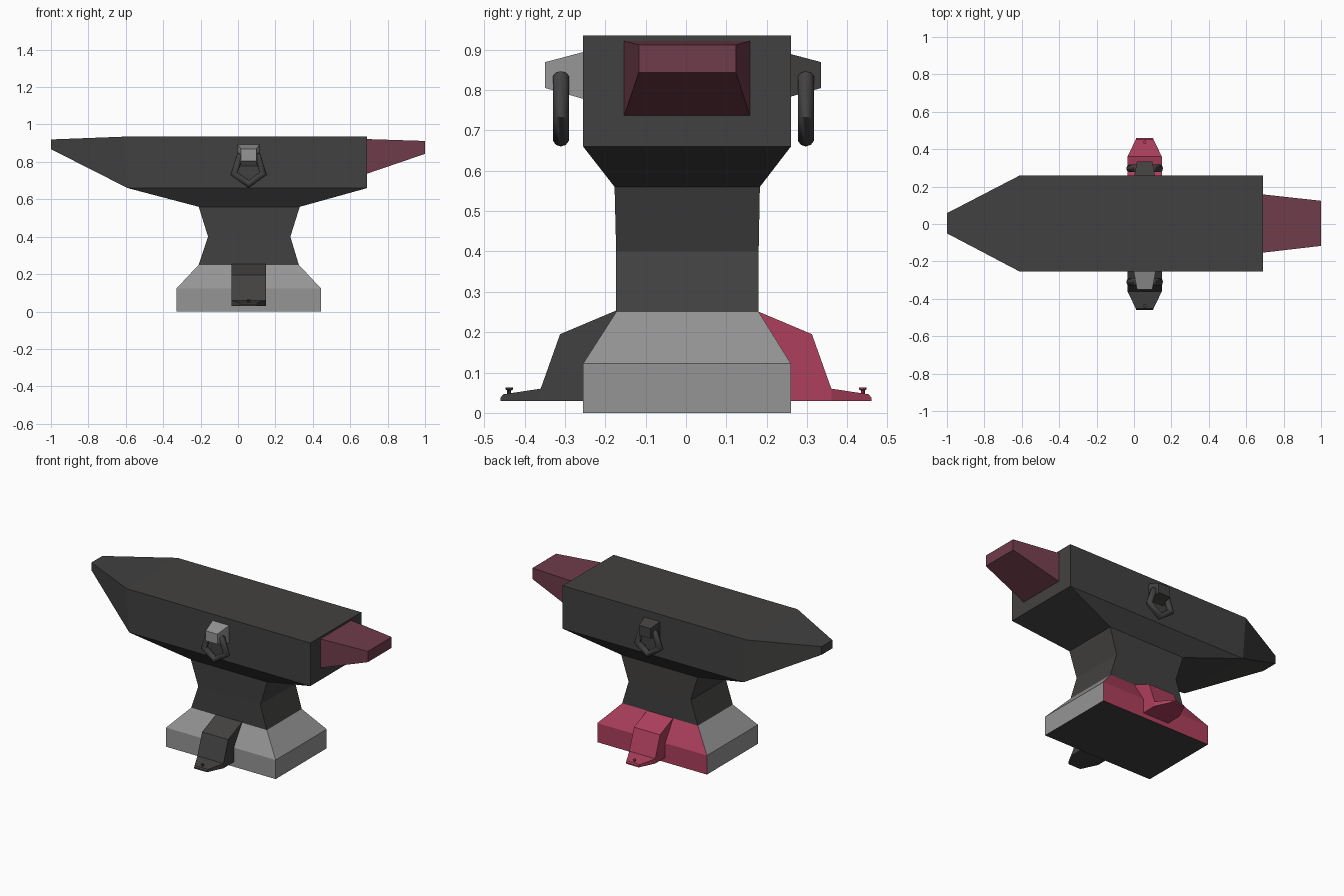
import bpy, bmesh, math
from mathutils import Vector

if "Cube" in bpy.data.objects:
    bpy.data.objects.remove(bpy.data.objects["Cube"])


def mat(name, r, g, b):
    m = bpy.data.materials.new(name)
    m.diffuse_color = (r, g, b, 1)
    m.use_nodes = True
    m.node_tree.nodes["Principled BSDF"].inputs["Base Color"].default_value = m.diffuse_color
    return m


IRON = mat("dark_iron", 0.055, 0.053, 0.052)
STEEL = mat("worn_steel", 0.3, 0.3, 0.3)
CRIMSON = mat("crimson_tint", 0.42, 0.05, 0.11)
MAROON = mat("maroon_tint", 0.16, 0.045, 0.07)
CX = 0.057   # x centre of pedestal, rings and feet


def finish(bm, name, mats):
    bmesh.ops.recalc_face_normals(bm, faces=bm.faces)
    me = bpy.data.meshes.new(name)
    bm.to_mesh(me)
    bm.free()
    for m in mats:
        me.materials.append(m)
    ob = bpy.data.objects.new(name, me)
    bpy.context.collection.objects.link(ob)
    return ob


def loft(bm, rings):
    """Skin equal-length rings of points and cap both ends."""
    vs = [[bm.verts.new(p) for p in r] for r in rings]
    for a, b in zip(vs, vs[1:]):
        for i in range(len(a)):
            j = (i + 1) % len(a)
            bm.faces.new((a[i], a[j], b[j], b[i]))
    bm.faces.new(vs[0][::-1])
    bm.faces.new(vs[-1])
    bmesh.ops.recalc_face_normals(bm, faces=bm.faces)


def end_face(bm, sign):
    return max(bm.faces, key=lambda f: sign * f.calc_center_median().x)


def fit(face, x, y0, y1, z0, z1):
    """Move the corners of an end face to a new rectangle."""
    c = face.calc_center_median()
    for v in face.verts:
        v.co = Vector((x, y1 if v.co.y > c.y else y0, z1 if v.co.z > c.z else z0))


# Anvil: pedestal, waist and block stacked as rectangular levels
levels = [  # z, x0, x1, y0, y1
    (0.00, -0.33, 0.445, -0.255, 0.26),
    (0.122, -0.33, 0.445, -0.255, 0.26),
    (0.25, -0.21, 0.325, -0.173, 0.18),
    (0.40, -0.16, 0.28, -0.173, 0.18),
    (0.56, -0.21, 0.33, -0.177, 0.183),
    (0.66, -0.59, 0.69, -0.255, 0.26),
    (0.935, -0.61, 0.69, -0.255, 0.26),
]
bm = bmesh.new()
loft(bm, [[(x0, y0, z), (x1, y0, z), (x1, y1, z), (x0, y1, z)]
          for z, x0, x1, y0, y1 in levels])

# Horn pulled out of the left end
tip = bmesh.ops.extrude_discrete_faces(bm, faces=[])["faces"]
horn = end_face(bm, -1)
new = bmesh.ops.extrude_face_region(bm, geom=[horn])["geom"]
bmesh.ops.delete(bm, geom=[horn], context='FACES')
fit([g for g in new if isinstance(g, bmesh.types.BMFace)][0],
    -1.0, -0.05, 0.058, 0.868, 0.92)

# Heel: inset the right end, then pull it out to a smaller end
heel = end_face(bm, 1)
bmesh.ops.inset_individual(bm, faces=[heel], thickness=0.03)
fit(heel, 0.69, -0.153, 0.158, 0.737, 0.922)
new = bmesh.ops.extrude_face_region(bm, geom=[heel])["geom"]
bmesh.ops.delete(bm, geom=[heel], context='FACES')
fit([g for g in new if isinstance(g, bmesh.types.BMFace)][0],
    1.0, -0.117, 0.124, 0.843, 0.912)

# Tints: worn front foot, crimson back of the pedestal, maroon heel
bm.normal_update()
for f in bm.faces:
    c, n = f.calc_center_median(), f.normal
    if c.z < 0.3 and n.y > 0.4:
        f.material_index = 2
    elif 0.02 < c.z < 0.25:
        f.material_index = 1
    elif c.x > 0.75:
        f.material_index = 3
finish(bm, "anvil_body", [IRON, STEEL, CRIMSON, MAROON])


def bar(name, sections, side, shift, m):
    """Tapered block along y: sections are (y, half width, z low, z high)."""
    b = bmesh.new()
    loft(b, [[(CX - w, side * y + shift, z0), (CX + w, side * y + shift, z0),
              (CX + w, side * y + shift, z1), (CX - w, side * y + shift, z1)]
             for y, w, z0, z1 in sections])
    return finish(b, name, [m])


for side, label in ((-1, "front"), (1, "back")):
    # Lug on the side of the block
    bar(label + "_lug", [(0.24, 0.06, 0.776, 0.896), (0.342, 0.041, 0.805, 0.869)],
        side, -0.007, IRON if side > 0 else STEEL)

    # Five-sided hanging ring
    bpy.ops.mesh.primitive_torus_add(
        major_segments=5, minor_segments=10, major_radius=0.082, minor_radius=0.021,
        location=(CX, side * 0.3035 - 0.0065, 0.763),
        rotation=(math.pi / 2, math.pi / 2, 0))
    ring = bpy.context.object
    ring.name = label + "_ring"
    ring.data.materials.append(IRON)
    bpy.ops.object.shade_smooth_by_angle(angle=math.radians(50))

    # Anchor foot with tapered toe
    bar(label + "_foot", [(0.165, 0.092, 0.03, 0.257), (0.312, 0.092, 0.03, 0.195),
                          (0.36, 0.092, 0.03, 0.06), (0.453, 0.047, 0.03, 0.046),
                          (0.459, 0.045, 0.03, 0.038)],
        side, 0, CRIMSON if side > 0 else IRON)

    # Small bolt: shank and head
    b = bmesh.new()
    loft(b, [[(CX + r * math.cos(a * math.pi / 4), side * 0.438 + r * math.sin(a * math.pi / 4), z)
              for a in range(8)]
             for r, z in ((0.005, 0.04), (0.005, 0.056), (0.009, 0.058), (0.009, 0.063))])
    finish(b, label + "_bolt", [CRIMSON if side > 0 else IRON])
